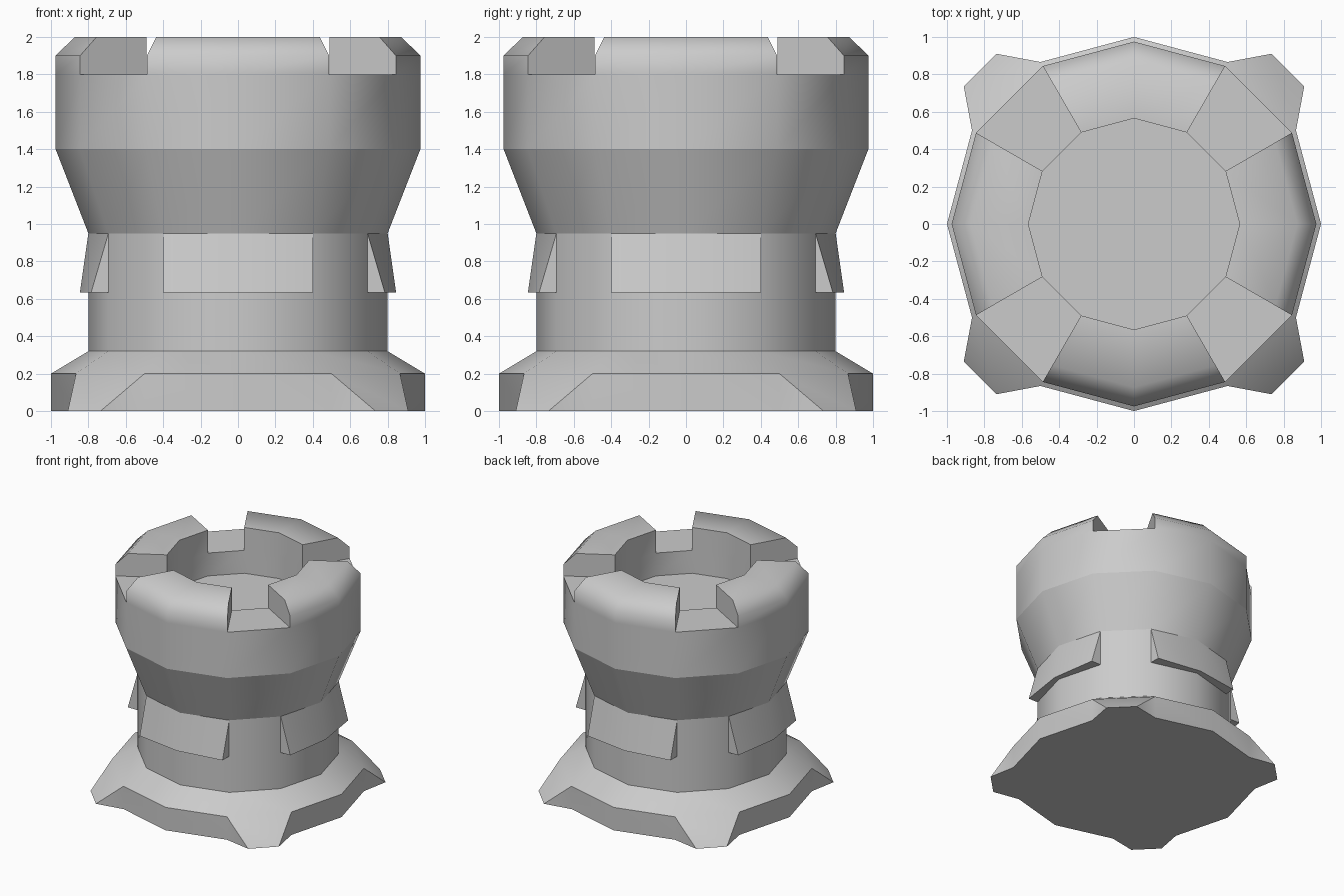
import bpy, bmesh
from math import sin, cos, radians

if "Cube" in bpy.data.objects:
    bpy.data.objects.remove(bpy.data.objects["Cube"])


def pt(k, r, z):
    """Corner k of a 12-sided ring."""
    a = radians(30 * k)
    return (r * cos(a), r * sin(a), z)


def strip(k, profile):
    """Quads running along a profile for the segment k..k+1."""
    return [[pt(k, *a), pt(k + 1, *a), pt(k + 1, *b), pt(k, *b)]
            for a, b in zip(profile, profile[1:])]


def build(name, faces, sharp_z=()):
    bm = bmesh.new()
    for f in faces:
        bm.faces.new([bm.verts.new(p) for p in f])
    bmesh.ops.remove_doubles(bm, verts=bm.verts[:], dist=0.0005)
    bmesh.ops.recalc_face_normals(bm, faces=bm.faces[:])
    for f in bm.faces:
        f.smooth = True
    for e in bm.edges:
        steep = len(e.link_faces) == 2 and e.calc_face_angle() > radians(50)
        ring = any(all(abs(v.co.z - z) < 1e-3 for v in e.verts) for z in sharp_z)
        e.smooth = not (steep or ring)
    me = bpy.data.meshes.new(name)
    bm.to_mesh(me)
    bm.free()
    ob = bpy.data.objects.new(name, me)
    bpy.context.collection.objects.link(ob)
    return ob


# Tower body with battlements; every third segment is a notch
R, RI = 0.975, 0.565
wall = [(0.8, 0.32), (0.8, 0.95), (R, 1.4), (R, 1.8)]
merlon = [(R, 1.8), (R, 1.9), (0.873, 2.0), (RI, 2.0), (RI, 1.8)]
notch = [(R, 1.8), (RI, 1.8)]
faces = []
for k in range(12):
    is_notch = k % 3 == 1
    faces += strip(k, wall) + strip(k, notch if is_notch else merlon)
    faces += strip(k, [(RI, 1.8), (RI, 1.6)])
    if is_notch:
        faces += [[pt(j, *p) for p in merlon] for j in (k, k + 1)]
faces.append([pt(k, RI, 1.6) for k in range(12)])
build("tower_body", faces, (0.95, 1.4))

# Flared base with four pointed feet on the diagonals
faces, bottom = [], []
for k in range(12):
    faces += strip(k, [(0.8, 0.32), (1.0, 0.2)])
    bottom.append(pt(k, 1, 0))
    if k % 3 == 1:
        sx = 1 if k in (1, 10) else -1
        sy = 1 if k in (1, 4) else -1
        tips = [(sx * 0.91, sy * 0.735, 0), (sx * 0.735, sy * 0.91, 0)]
        if sx * sy < 0:
            tips.reverse()
        faces.append([pt(k, 1, 0.2), tips[0], tips[1], pt(k + 1, 1, 0.2)])
        faces.append([pt(k, 1, 0.2), pt(k, 1, 0), tips[0]])
        faces.append([pt(k + 1, 1, 0.2), tips[1], pt(k + 1, 1, 0)])
        bottom += tips
    else:
        faces += strip(k, [(1.0, 0.2), (1.0, 0.0)])
faces.append(bottom)
build("flared_base", faces)

# Four sloping skirts around the shaft
ZT, ZB = 0.95, 0.635
for i, side in enumerate(("right", "back", "left", "front")):
    top = [pt(j, 0.8, ZT) for j in (-1, 0, 1)]
    back = [pt(j, 0.8, ZB) for j in (-1, 0, 1)]
    low = [(0.785, -0.4, ZB), (0.845, 0, ZB), (0.785, 0.4, ZB)]
    faces = [[top[0], low[0], low[1], top[1]], [top[1], low[1], low[2], top[2]],
             [top[0], back[0], low[0]], [top[2], low[2], back[2]],
             low + back[::-1]]
    skirt = build("skirt_" + side, faces)
    skirt.rotation_euler.z = radians(90 * i)
